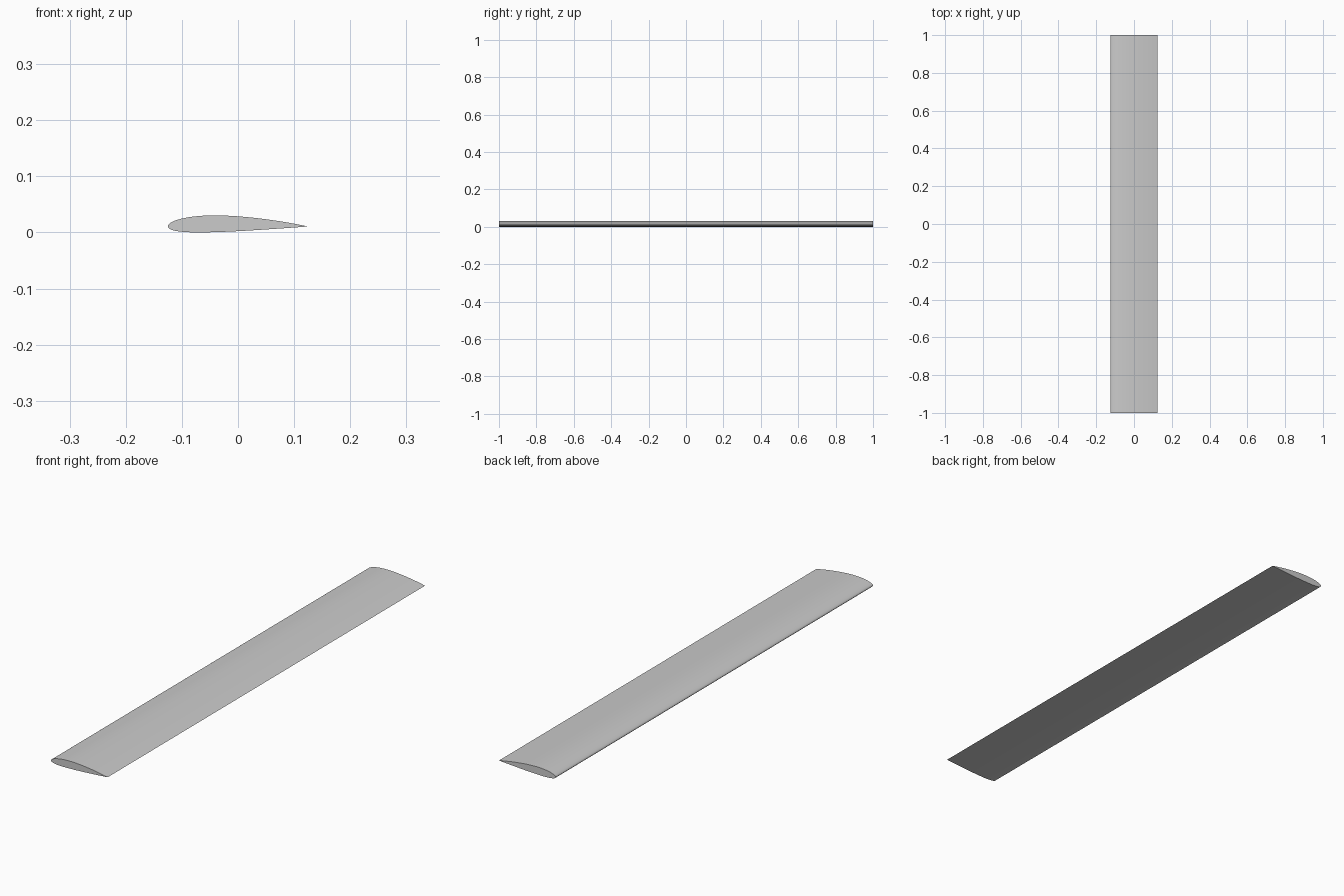
import bpy, bmesh, math

if "Cube" in bpy.data.objects:
    bpy.data.objects.remove(bpy.data.objects["Cube"])

CHORD, HALF_SPAN = 0.25, 1.0
M, P, T = 0.02, 0.4, 0.12   # camber, camber position, thickness
N = 40


def surface_point(t, side):
    """Point on the upper (+1) or lower (-1) side of a cambered airfoil."""
    half = 5 * T * (0.2969 * math.sqrt(t) - 0.1260 * t - 0.3516 * t**2
                    + 0.2843 * t**3 - 0.1036 * t**4)
    k = P if t < P else 1 - P
    camber = M / k**2 * ((1 - 2 * P if t >= P else 0) + 2 * P * t - t * t)
    slope = math.atan(2 * M / k**2 * (P - t))
    return (t - side * half * math.sin(slope), camber + side * half * math.cos(slope))


# Closed section: trailing edge over the top to the nose, back underneath
ts = [(1 - math.cos(math.pi * i / N)) / 2 for i in range(N + 1)]
section = [surface_point(t, 1) for t in reversed(ts)]
section += [surface_point(t, -1) for t in ts[1:-1]]
xs = [p[0] for p in section]
mid, low = (min(xs) + max(xs)) / 2, min(p[1] for p in section)

# Wing: section extruded along the span, capped at both tips
bm = bmesh.new()
verts = [bm.verts.new(((x - mid) * CHORD, -HALF_SPAN, (z - low) * CHORD)) for x, z in section]
tip = bm.faces.new(verts)
ext = bmesh.ops.extrude_face_region(bm, geom=[tip], use_keep_orig=True)
moved = [g for g in ext["geom"] if isinstance(g, bmesh.types.BMVert)]
bmesh.ops.translate(bm, verts=moved, vec=(0, 2 * HALF_SPAN, 0))
bmesh.ops.recalc_face_normals(bm, faces=bm.faces[:])
mesh = bpy.data.meshes.new("wing")
bm.to_mesh(mesh)
bm.free()
wing = bpy.data.objects.new("wing", mesh)
bpy.context.collection.objects.link(wing)

# Smooth skin with a sharp trailing edge and tips
bpy.context.view_layer.objects.active = wing
wing.select_set(True)
bpy.ops.object.shade_smooth_by_angle(angle=math.radians(30))
